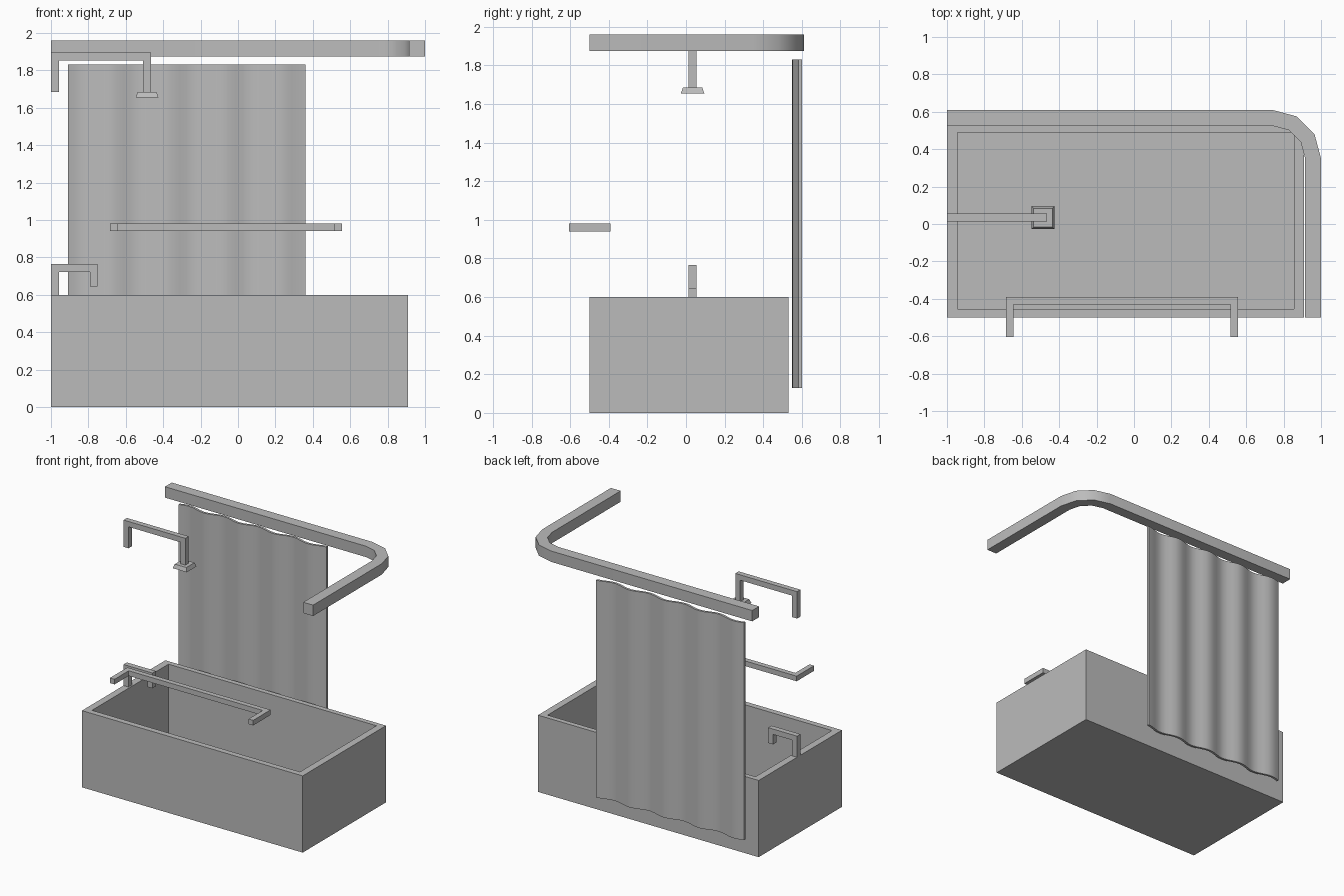
import bpy, bmesh, math

if "Cube" in bpy.data.objects:
    bpy.data.objects.remove(bpy.data.objects["Cube"], do_unlink=True)

grey = bpy.data.materials.new("plain_grey")
grey.use_nodes = True
colour = (0.5, 0.5, 0.5, 1)
grey.diffuse_color = colour
grey.node_tree.nodes["Principled BSDF"].inputs["Base Color"].default_value = colour


def finish(bm, name, smooth=False):
    bmesh.ops.recalc_face_normals(bm, faces=bm.faces)
    mesh = bpy.data.meshes.new(name)
    bm.to_mesh(mesh)
    bm.free()
    mesh.materials.append(grey)
    ob = bpy.data.objects.new(name, mesh)
    bpy.context.collection.objects.link(ob)
    if smooth:
        bpy.ops.object.select_all(action='DESELECT')
        ob.select_set(True)
        bpy.context.view_layer.objects.active = ob
        bpy.ops.object.shade_smooth_by_angle(angle=math.radians(40))
    return ob


def prism(name, outline, low, high, axis="z", smooth=False):
    """Extrude a flat outline; axis z takes (x, y) points, axis y takes (x, z)."""
    bm = bmesh.new()
    place = (lambda a, b, d: (a, b, d)) if axis == "z" else (lambda a, b, d: (a, d, b))
    bottom = [bm.verts.new(place(a, b, low)) for a, b in outline]
    top = [bm.verts.new(place(a, b, high)) for a, b in outline]
    bm.faces.new(bottom)
    bm.faces.new(top)
    n = len(outline)
    for i in range(n):
        j = (i + 1) % n
        bm.faces.new((bottom[i], bottom[j], top[j], top[i]))
    return finish(bm, name, smooth)


def ring(bm, x0, x1, y0, y1, z):
    return [bm.verts.new(p) for p in ((x0, y0, z), (x1, y0, z), (x1, y1, z), (x0, y1, z))]


def loft(name, levels):
    """Join a stack of rectangles and cap both ends."""
    bm = bmesh.new()
    rings = [ring(bm, *level) for level in levels]
    for a, b in zip(rings, rings[1:]):
        for i in range(4):
            j = (i + 1) % 4
            bm.faces.new((a[i], a[j], b[j], b[i]))
    bm.faces.new(rings[0])
    bm.faces.new(rings[-1])
    return finish(bm, name)


# Hollow tub
outer = (-1, 0.91, -0.5, 0.53)
inner = (-0.945, 0.855, -0.455, 0.49)
loft("tub", [(*outer, 0), (*outer, 0.6), (*inner, 0.6), (*inner, 0.05)])

# Five-sided drain plate on the tub floor
drain = [(-0.08 + 0.033 * math.cos(math.tau * i / 5),
          0.03 + 0.033 * math.sin(math.tau * i / 5)) for i in range(5)]
prism("drain", drain, 0.05, 0.058)

# Curtain rail with a rounded corner
def bend(radius):
    return [(0.74 + radius * math.cos(math.radians(a)),
             0.35 + radius * math.sin(math.radians(a))) for a in (90, 60, 30, 0)]

rail = [(-1, 0.61)] + bend(0.26) + [(1, -0.5), (0.915, -0.5)]
rail += bend(0.175)[::-1] + [(-1, 0.525)]
prism("curtain_rail", rail, 1.875, 1.96, smooth=True)

# Wavy curtain
xs = [-0.91 + 1.27 * i / 34 for i in range(35)]
wave = [(x, 0.575 + 0.016 * math.cos(math.tau * (x - 0.07) / 0.3)) for x in xs]
sheet = [(x, y - 0.009) for x, y in wave] + [(x, y + 0.009) for x, y in wave[::-1]]
prism("curtain", sheet, 0.13, 1.83, smooth=True)


# Bent square pipes: a wall end, an arm and a drop
def bracket(name, x0, x1, left_end, right_end, top, thick, low, high, axis):
    outline = [(x0, left_end), (x0, top), (x1, top), (x1, right_end),
               (x1 - thick, right_end), (x1 - thick, top - thick),
               (x0 + thick, top - thick), (x0 + thick, left_end)]
    return prism(name, outline, low, high, axis)

bracket("tap", -1, -0.75, 0.6, 0.645, 0.765, 0.042, 0.013, 0.055, "y")
bracket("shower_pipe", -1, -0.465, 1.685, 1.685, 1.895, 0.042, 0.013, 0.055, "y")
bracket("towel_bar", -0.685, 0.555, -0.605, -0.605, -0.39, 0.04, 0.94, 0.98, "z")

# Flared shower head
def square(half, z):
    return (-0.486 - half, -0.486 + half, 0.034 - half, 0.034 + half, z)

loft("shower_head", [square(0.061, 1.655), square(0.05, 1.685)])
